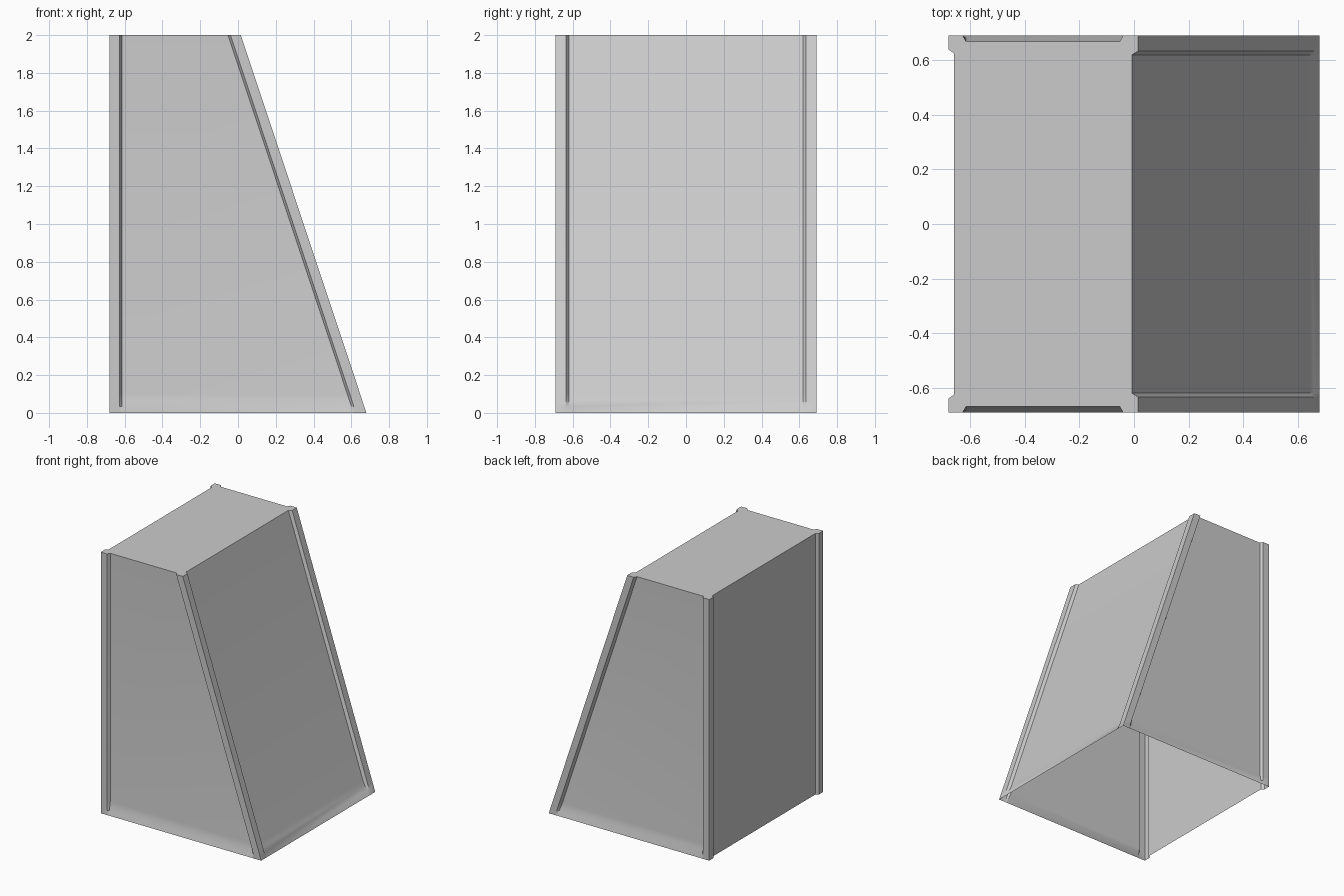
import bpy, bmesh, math

if "Cube" in bpy.data.objects:
    bpy.data.objects.remove(bpy.data.objects["Cube"])

W, D, H = 0.68, 0.69, 2.0      # half width, half depth, height
TOP_X = 0.015                  # outer edge of the slope at the top
RECESS = 0.022                 # panel depth behind the corner posts


def section(z, d):
    """Horizontal outline at height z; d is the front/side/slope panel recess."""
    r = TOP_X + (W - TOP_X) * (1 - z / H)
    half = [(r - d, -0.62), (r, -0.634), (r, -D),
            (r - 0.055, -D), (r - 0.068, -D + d),
            (-0.615, -D + d), (-0.627, -D),
            (-W, -D), (-W, -0.64), (-W + 0.02, -0.625)]
    return half + [(x, -y) for x, y in reversed(half)]


# Levels: flush at the base, easing into the recessed panels
levels = [(0, 0), (0.033, RECESS * 0.45), (0.066, RECESS * 0.8),
          (0.1, RECESS), (H, RECESS)]

bm = bmesh.new()
rings = [[bm.verts.new((x, y, z)) for x, y in section(z, d)] for z, d in levels]

# Side walls
for lo, hi in zip(rings, rings[1:]):
    n = len(lo)
    for i in range(n):
        j = (i + 1) % n
        bm.faces.new((lo[j], lo[i], hi[i], hi[j]))

# Top cap; the bottom stays open
cap = bm.faces.new(rings[-1])
bm.normal_update()
if cap.normal.z < 0:
    cap.normal_flip()
bmesh.ops.recalc_face_normals(bm, faces=bm.faces)
cap.normal_update()
if cap.normal.z < 0:
    bmesh.ops.reverse_faces(bm, faces=bm.faces)

mesh = bpy.data.meshes.new("wedge_buttress")
bm.to_mesh(mesh)
bm.free()
obj = bpy.data.objects.new("wedge_buttress", mesh)
bpy.context.collection.objects.link(obj)

# Soft skirt, crisp posts
bpy.context.view_layer.objects.active = obj
obj.select_set(True)
bpy.ops.object.shade_smooth_by_angle(angle=math.radians(25))
